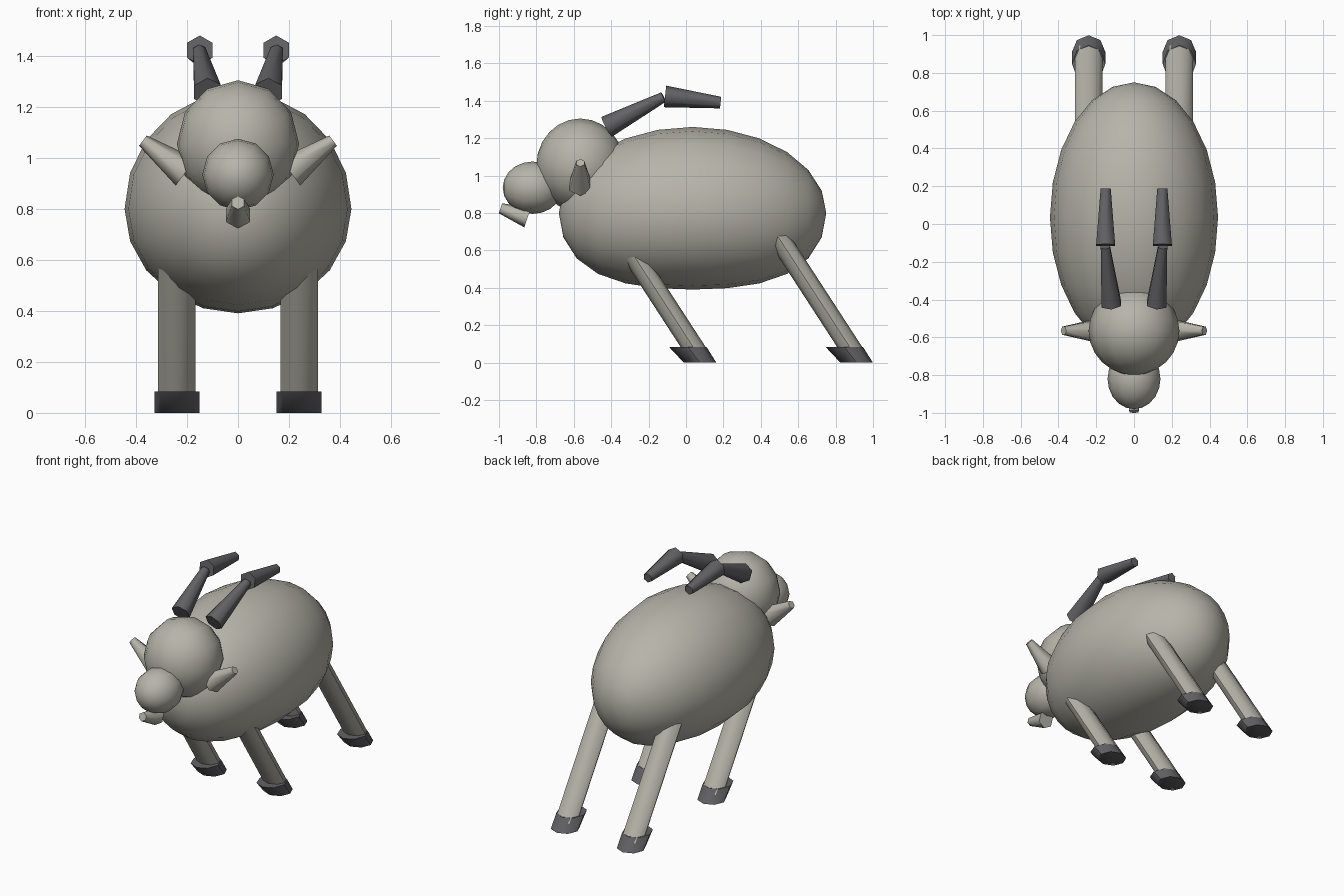
import bpy, bmesh, math
from mathutils import Vector

if "Cube" in bpy.data.objects:
    bpy.data.objects.remove(bpy.data.objects["Cube"])


def material(name, rgb):
    m = bpy.data.materials.new(name)
    m.diffuse_color = (*rgb, 1)
    m.use_nodes = True
    m.node_tree.nodes["Principled BSDF"].inputs["Base Color"].default_value = m.diffuse_color
    return m


WOOL = material("pale grey wool", (0.47, 0.46, 0.40))
HORN = material("dark grey horn", (0.125, 0.125, 0.135))


def finish(name, bm, mat, angle):
    bmesh.ops.recalc_face_normals(bm, faces=bm.faces)
    me = bpy.data.meshes.new(name)
    bm.to_mesh(me)
    bm.free()
    me.materials.append(mat)
    ob = bpy.data.objects.new(name, me)
    bpy.context.collection.objects.link(ob)
    bpy.ops.object.select_all(action='DESELECT')
    bpy.context.view_layer.objects.active = ob
    ob.select_set(True)
    bpy.ops.object.shade_smooth_by_angle(angle=math.radians(angle))
    return ob


def ellipsoid(name, centre, radii, segs, rings, shape=None):
    """Sphere with its poles along y, scaled to the three radii."""
    bm = bmesh.new()
    bmesh.ops.create_uvsphere(bm, u_segments=segs, v_segments=rings, radius=1)
    for v in bm.verts:
        p = Vector((v.co.x, -v.co.z, v.co.y))
        if shape:
            p = shape(p)
        v.co = Vector(centre) + Vector([a * b for a, b in zip(p, radii)])
    return finish(name, bm, WOOL, 60)


def loft(name, rings, sides, mat, phase, angle):
    """Capped tube through rings of (centre, u vector, v vector)."""
    bm = bmesh.new()
    loops = []
    for c, u, w in rings:
        loops.append([bm.verts.new(c + u * math.cos(phase + math.tau * i / sides)
                                   + w * math.sin(phase + math.tau * i / sides))
                      for i in range(sides)])
    for a, b in zip(loops, loops[1:]):
        for i in range(sides):
            j = (i + 1) % sides
            bm.faces.new((a[i], a[j], b[j], b[i]))
    bm.faces.new(loops[0])
    bm.faces.new(loops[-1])
    return finish(name, bm, mat, angle)


def frustum(name, p, q, r1, r2, mat, ref=(1, 0, 0)):
    """Six-sided tapered piece from p to q."""
    p, q = Vector(p), Vector(q)
    d = (q - p).normalized()
    u = (Vector(ref) - d * d.dot(Vector(ref))).normalized()
    w = d.cross(u)
    return loft(name, [(p, u * r1, w * r1), (q, u * r2, w * r2)], 6, mat, math.pi / 2, 65)


def slanted(name, x, low, high, mat):
    """Slanted eight-sided piece with level ends; ends are (y, z, rx, ry)."""
    rings = [(Vector((x, y, z)), Vector((rx, 0, 0)), Vector((0, ry, 0)))
             for y, z, rx, ry in (low, high)]
    return loft(name, rings, 8, mat, 0, 50)


def belly(p):
    # fuller underside towards both ends
    if p.z < 0:
        return Vector((p.x, p.y, p.z * 0.89 * (1 + 0.25 * p.y ** 2)))
    return p


# body, head and muzzle
ellipsoid("body", (0, 0.035, 0.80), (0.445, 0.715, 0.46), 20, 12, belly)
ellipsoid("head", (0, -0.565, 1.055), (0.24, 0.235, 0.25), 12, 12)
ellipsoid("muzzle", (0, -0.82, 0.935), (0.14, 0.16, 0.14), 12, 10)

# beard
frustum("beard", (0, -0.847, 0.775), (0, -0.992, 0.825), 0.055, 0.028, WOOL)

for side, s in (("left", 1), ("right", -1)):
    # ears
    frustum(side + "_ear", (s * 0.205, -0.565, 0.945), (s * 0.373, -0.565, 1.068),
            0.066, 0.025, WOOL, ref=(0, 1, 0))
    # two-piece horns
    frustum(side + "_horn_base", (s * 0.12, -0.425, 1.26), (s * 0.152, -0.12, 1.42),
            0.06, 0.028, HORN)
    frustum(side + "_horn_tip", (s * 0.15, -0.112, 1.423), (s * 0.15, 0.185, 1.39),
            0.058, 0.031, HORN)
    # slanted legs with hooves
    for end, y, top in (("front", 0.0, 0.66), ("back", 0.837, 0.76)):
        slanted(f"{end}_{side}_leg", s * 0.24, (y + 0.06, 0.05, 0.073, 0.067),
                (y + 0.06 - 0.65 * (top - 0.05), top, 0.073, 0.067), WOOL)
        slanted(f"{end}_{side}_hoof", s * 0.24, (y + 0.075, 0.0, 0.088, 0.087),
                (y + 0.01, 0.083, 0.088, 0.1), HORN)
